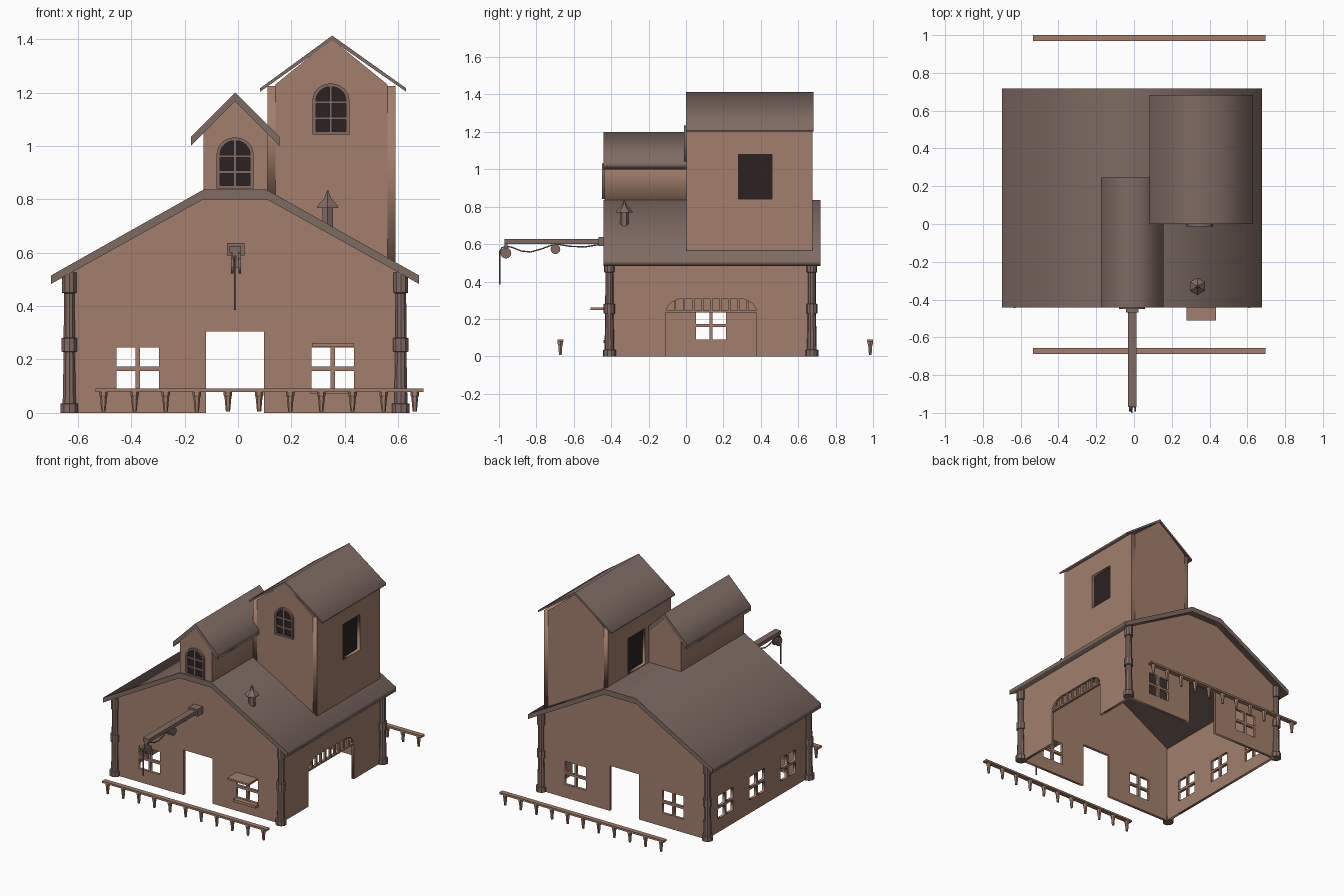
import bpy, bmesh
from math import pi, cos, sin
from mathutils import Vector

if "Cube" in bpy.data.objects:
    bpy.data.objects.remove(bpy.data.objects["Cube"])


def material(name, rgb):
    m = bpy.data.materials.new(name)
    m.diffuse_color = (*rgb, 1)
    m.use_nodes = True
    m.node_tree.nodes["Principled BSDF"].inputs["Base Color"].default_value = m.diffuse_color
    return m


WALL = material("plank_brown", (0.36, 0.21, 0.15))
ROOF = material("roof_brown", (0.21, 0.145, 0.125))
TRIM = material("trim_brown", (0.22, 0.145, 0.125))
DARK = material("dark_glass", (0.025, 0.016, 0.016))
CX = -0.011  # symmetry line of the main house


def add(name, bm, mat):
    bmesh.ops.recalc_face_normals(bm, faces=bm.faces)
    me = bpy.data.meshes.new(name)
    bm.to_mesh(me)
    bm.free()
    me.materials.append(mat)
    ob = bpy.data.objects.new(name, me)
    bpy.context.collection.objects.link(ob)
    return ob


def box(name, x0, x1, y0, y1, z0, z1, mat):
    bm = bmesh.new()
    bmesh.ops.create_cube(bm, size=1)
    for v in bm.verts:
        v.co = ((x0 + x1) / 2 + v.co.x * (x1 - x0), (y0 + y1) / 2 + v.co.y * (y1 - y0),
                (z0 + z1) / 2 + v.co.z * (z1 - z0))
    return add(name, bm, mat)


def panel(name, loops, axis, a, b, mat):
    """Outline (first loop) with holes, extruded from a to b along axis x or y."""
    cu = bpy.data.curves.new(name, 'CURVE')
    cu.dimensions, cu.fill_mode, cu.extrude = '2D', 'BOTH', abs(b - a) / 2
    for loop in loops:
        s = cu.splines.new('POLY')
        s.points.add(len(loop) - 1)
        for p, (u, v) in zip(s.points, loop):
            p.co = (u, v, 0, 1)
        s.use_cyclic_u = True
    tmp = bpy.data.objects.new(name + "_tmp", cu)
    me = bpy.data.meshes.new_from_object(tmp)
    bpy.data.objects.remove(tmp)
    bm = bmesh.new()
    bm.from_mesh(me)
    bpy.data.meshes.remove(me)
    bmesh.ops.remove_doubles(bm, verts=bm.verts, dist=1e-5)
    for v in bm.verts:
        u, h, w = v.co.x, v.co.y, v.co.z + (a + b) / 2
        v.co = (u, w, h) if axis == 'y' else (w, u, h)
    return add(name, bm, mat)


def lathe(name, x, y, profile, sides, mat, turn=0.0):
    """Stack of rings (radius, z) around a vertical axis."""
    bm = bmesh.new()
    rings = [[bm.verts.new((x + r * cos(turn + 2 * pi * i / sides), y + r * sin(turn + 2 * pi * i / sides), z))
              for i in range(sides)] for r, z in profile]
    for lo, hi in zip(rings, rings[1:]):
        for i in range(sides):
            j = (i + 1) % sides
            bm.faces.new((lo[i], lo[j], hi[j], hi[i]))
    bm.faces.new(rings[0])
    bm.faces.new(rings[-1])
    return add(name, bm, mat)


def panes(u, z0=0.09, z1=0.245, hw=0.08, bar=0.008):
    """Four square holes forming a cross-barred window."""
    m = (z0 + z1) / 2 - 0.002
    return [[(p, r), (q, r), (q, s), (p, s)] for p, q in ((u - hw, u - bar), (u + bar, u + hw))
            for r, s in ((z0, m - bar), (m + bar, z1))]


def arch(u, hw, z0, spring, top, n=12):
    return [(u - hw, z0), (u + hw, z0)] + [
        (u + hw * cos(pi * i / n), spring + (top - spring) * sin(pi * i / n)) for i in range(n + 1)]


# Main house walls
XL, XR, YF, YB, T = -0.625, 0.603, -0.41, 0.674, 0.018
gable = [(XL, 0), (-0.12, 0), (-0.12, 0.305), (0.098, 0.305), (0.098, 0), (XR, 0),
         (XR, 0.535), (0.108, 0.81), (-0.13, 0.81), (XL, 0.535)]
for name, a, b in (("front_wall", YF, YF + T), ("back_wall", YB - T, YB)):
    panel(name, [gable] + panes(-0.375) + panes(0.355), 'y', a, b, WALL)
panel("left_wall", [[(YF, 0), (YB, 0), (YB, 0.53), (YF, 0.53)]] +
      panes(0.47) + panes(0.133) + panes(-0.195), 'x', XL, XL + T, WALL)

# Right wall with a wide arched entrance and slatted transom
A0, A1 = -0.107, 0.377
corner = [(0.1 * (1 - cos(pi / 2 * i / 6)), 0.235 + 0.075 * sin(pi / 2 * i / 6)) for i in range(7)]
opening = [(A0, 0)] + [(A0 + d, z) for d, z in corner] + [(A1 - d, z) for d, z in reversed(corner)] + [(A1, 0)]
panel("right_wall", [[(YF, 0)] + opening + [(YB, 0), (YB, 0.53), (YF, 0.53)]], 'x', XR - T, XR, WALL)
box("transom_bar", XR - T, XR, A0, A1, 0.235, 0.246, WALL)
for i in range(9):
    y = A0 + (A1 - A0) * (i + 1) / 10
    box("transom_slat", XR - T, XR - 0.004, y - 0.006, y + 0.006, 0.24, 0.312 if 0 < i < 8 else 0.295, WALL)

# Main roof
top = [(-0.7, 0.515), (-0.13, 0.836), (0.108, 0.836), (0.678, 0.515)]
low = [(0.678, 0.483), (0.108, 0.8), (-0.13, 0.8), (-0.7, 0.483)]
panel("main_roof", [top + low], 'y', -0.442, 0.718, ROOF)

# Corner posts with base, middle collar and cap
for x in (-0.632, 0.61):
    for y in (YF, 0.673):
        lathe("corner_post", x, y, [(0.035, 0), (0.035, 0.034), (0.026, 0.036), (0.022, 0.228), (0.03, 0.23),
              (0.03, 0.28), (0.022, 0.282), (0.021, 0.448), (0.028, 0.45), (0.028, 0.525)], 10, TRIM, pi / 10)

# Dormer
panel("dormer_walls", [[(-0.13, 0.805), (0.11, 0.805), (0.11, 1.05), (CX, 1.172), (-0.13, 1.05)]],
      'y', -0.436, 0.24, WALL)
panel("dormer_roof", [[(-0.176, 1.0), (-0.176, 1.035), (CX, 1.2), (0.155, 1.035), (0.155, 1.0), (CX, 1.168)]],
      'y', -0.442, 0.246, ROOF)

# Tower, with recessed openings on both sides
W0, W1, Z0, Z1, D = 0.28, 0.46, 0.84, 1.08, 0.03
panel("tower_core", [[(0.11 + D, 0.81), (0.59 - D, 0.57), (0.59 - D, 1.23), (0.35, 1.4), (0.11 + D, 1.23)]],
      'y', 0.003, 0.676, WALL)
hole = [(W0, Z0), (W1, Z0), (W1, Z1), (W0, Z1)]
for name, x, s, zb in (("tower_left_wall", 0.11, D, 0.81), ("tower_right_wall", 0.59, -D, 0.55)):
    panel(name, [[(0.003, zb), (0.676, zb), (0.676, 1.225), (0.003, 1.225)], hole], 'x', x, x + s, WALL)
    box("tower_side_pane", min(x + 0.7 * s, x + s), max(x + 0.7 * s, x + s), W0, W1, Z0, Z1, DARK)
panel("tower_roof", [[(0.083, 1.203), (0.083, 1.216), (0.353, 1.413), (0.63, 1.216), (0.63, 1.203), (0.353, 1.395)]],
      'y', 0.0, 0.683, ROOF)


# Arched windows with frame, glazing bars and dark glass
def arched_window(name, x, z, y):
    outer, inner = arch(x, 0.069, z, z + 0.13, z + 0.192), arch(x, 0.056, z + 0.012, z + 0.13, z + 0.18)
    panel(name + "_frame", [outer, inner], 'y', y - 0.014, y + 0.004, TRIM)
    panel(name + "_glass", [inner], 'y', y - 0.004, y + 0.004, DARK)
    box(name + "_bar", x - 0.005, x + 0.005, y - 0.01, y, z + 0.01, z + 0.182, TRIM)
    for h in (0.062, 0.121):
        box(name + "_bar", x - 0.057, x + 0.057, y - 0.01, y, z + h - 0.005, z + h + 0.005, TRIM)


arched_window("dormer_window", CX, 0.84, -0.436)
arched_window("tower_window", 0.348, 1.042, 0.002)

# Roof vent with conical cap
lathe("vent_pipe", 0.336, -0.33, [(0.022, 0.67), (0.022, 0.775)], 6, TRIM, pi / 6)
lathe("vent_cap", 0.336, -0.33, [(0.046, 0.768), (0.042, 0.778), (0.014, 0.805), (0.003, 0.833)], 6, TRIM, pi / 6)

# Serving window awning and sill
box("window_awning", 0.277, 0.435, -0.51, YF + 0.01, 0.248, 0.261, WALL)
box("window_sill", 0.272, 0.44, -0.44, YF + 0.01, 0.07, 0.088, WALL)

# Hoist: wall plate, beam, pulleys and rope
box("hoist_plate", -0.042, 0.024, -0.468, YF + 0.01, 0.59, 0.637, TRIM)
box("hoist_beam", -0.032, 0.012, -0.97, YF, 0.601, 0.626, TRIM)


def pulley(y, z, r):
    circle = [(y + r * cos(pi * i / 8), z + r * sin(pi * i / 8)) for i in range(16)]
    for x in (-0.026, 0.002):
        panel("pulley_disc", [circle], 'x', x, x + 0.009, TRIM)
    box("pulley_axle", -0.02, 0.004, y - 0.008, y + 0.008, z - 0.008, z + 0.008, TRIM)


pulley(-0.963, 0.552, 0.029)
pulley(-0.698, 0.573, 0.026)
box("pulley_hanger", -0.022, 0.002, -0.97, -0.955, 0.56, 0.605, TRIM)
path = [(-0.996, 0.385), (-0.996, 0.56), (-0.985, 0.58), (-0.965, 0.588), (-0.93, 0.583), (-0.88, 0.563),
        (-0.83, 0.558), (-0.77, 0.575), (-0.72, 0.594), (-0.68, 0.598), (-0.62, 0.588), (-0.54, 0.585), (-0.45, 0.6)]
rope = bpy.data.curves.new("hoist_rope", 'CURVE')
rope.dimensions, rope.bevel_depth, rope.bevel_resolution, rope.use_fill_caps = '3D', 0.004, 1, True
line = rope.splines.new('POLY')
line.points.add(len(path) - 1)
for p, (y, z) in zip(line.points, path):
    p.co = (CX, y, z, 1)
rope.materials.append(TRIM)
bpy.context.collection.objects.link(bpy.data.objects.new("hoist_rope", rope))

# Low hitching rails in front and behind
for side, y in (("front", -0.672), ("back", 0.985)):
    box(side + "_rail", -0.534, 0.695, y - 0.016, y + 0.016, 0.078, 0.091, WALL)
    for i in range(11):
        lathe(side + "_rail_post", -0.504 + 0.1166 * i, y,
              [(0.008, 0.006), (0.013, 0.06), (0.016, 0.066), (0.016, 0.079)], 6, WALL)
